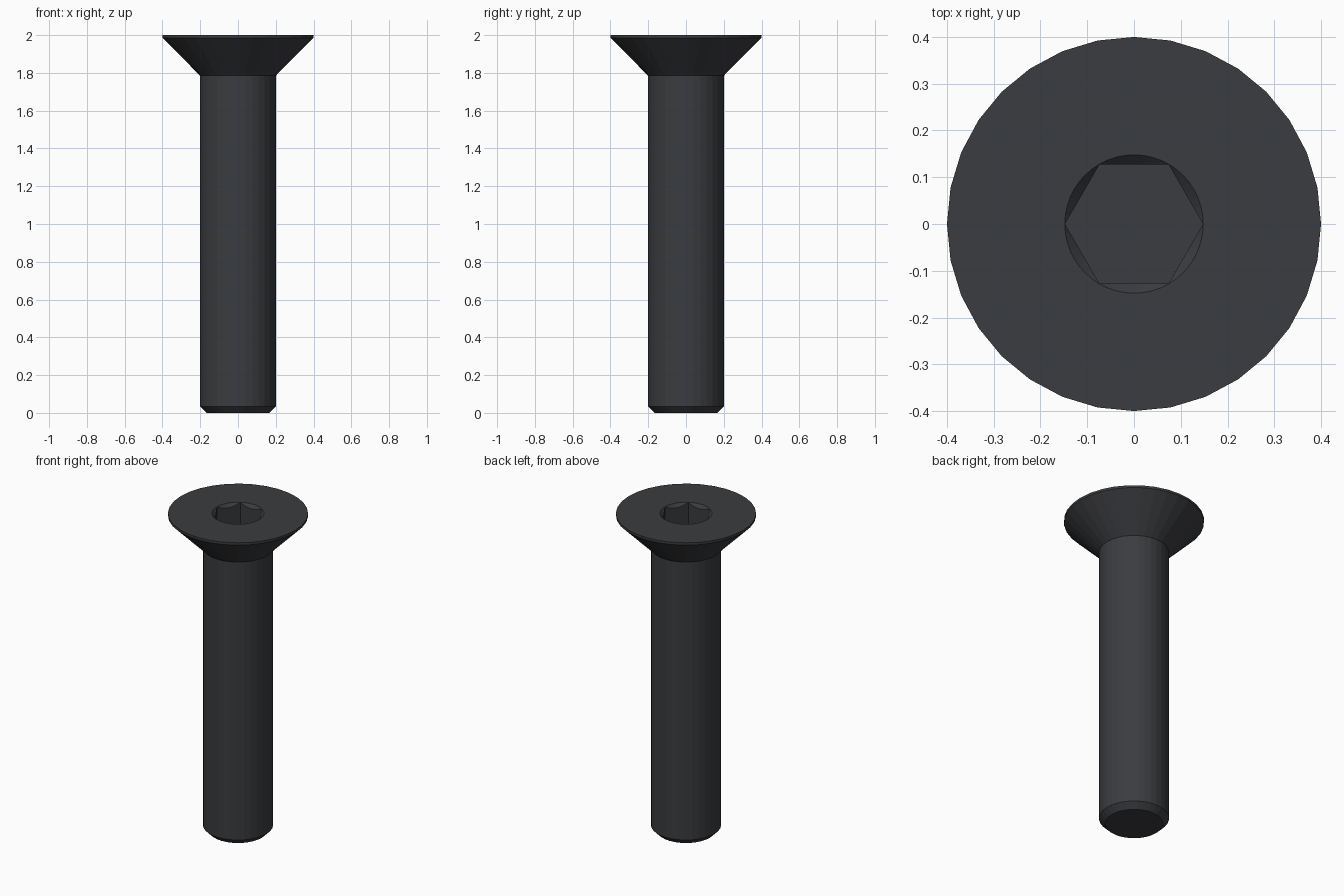
import bpy, bmesh
from math import cos, sin, tau

if "Cube" in bpy.data.objects:
    bpy.data.objects.remove(bpy.data.objects["Cube"])

def lathe(name, profile, sides):
    """Closed solid of revolution from (radius, z) points, listed bottom to top."""
    bm = bmesh.new()
    rings = [[bm.verts.new((r * cos(tau * i / sides), r * sin(tau * i / sides), z))
              for i in range(sides)] for r, z in profile]
    bm.faces.new(rings[0][::-1])
    bm.faces.new(rings[-1])
    for low, high in zip(rings, rings[1:]):
        for i in range(sides):
            j = (i + 1) % sides
            bm.faces.new((low[i], low[j], high[j], high[i]))
    mesh = bpy.data.meshes.new(name)
    bm.to_mesh(mesh)
    bm.free()
    ob = bpy.data.objects.new(name, mesh)
    bpy.context.collection.objects.link(ob)
    return ob

def cut(target, cutter):
    cutter.hide_render = True
    mod = target.modifiers.new("cut", 'BOOLEAN')
    mod.operation = 'DIFFERENCE'
    mod.solver = 'EXACT'
    mod.object = cutter
    bpy.context.view_layer.objects.active = target
    bpy.ops.object.modifier_apply(modifier=mod.name)
    bpy.data.objects.remove(cutter)

# Chamfered shank and countersunk head with a thin rim
screw = lathe("countersunk_screw", [(0.165, 0), (0.2, 0.035), (0.2, 1.785),
                                    (0.4, 1.985), (0.4, 2.0)], 32)

# Black steel
steel = bpy.data.materials.new("black_steel")
steel.diffuse_color = (0.043, 0.045, 0.05, 1)
steel.use_nodes = True
steel.node_tree.nodes["Principled BSDF"].inputs["Base Color"].default_value = steel.diffuse_color
screw.data.materials.append(steel)

# Hex socket, then its conical lead-in
cut(screw, lathe("hex_cutter", [(0.1475, 1.85), (0.1475, 2.1)], 6))
cut(screw, lathe("lead_in_cutter", [(0.108, 1.96), (0.158, 2.01)], 48))
